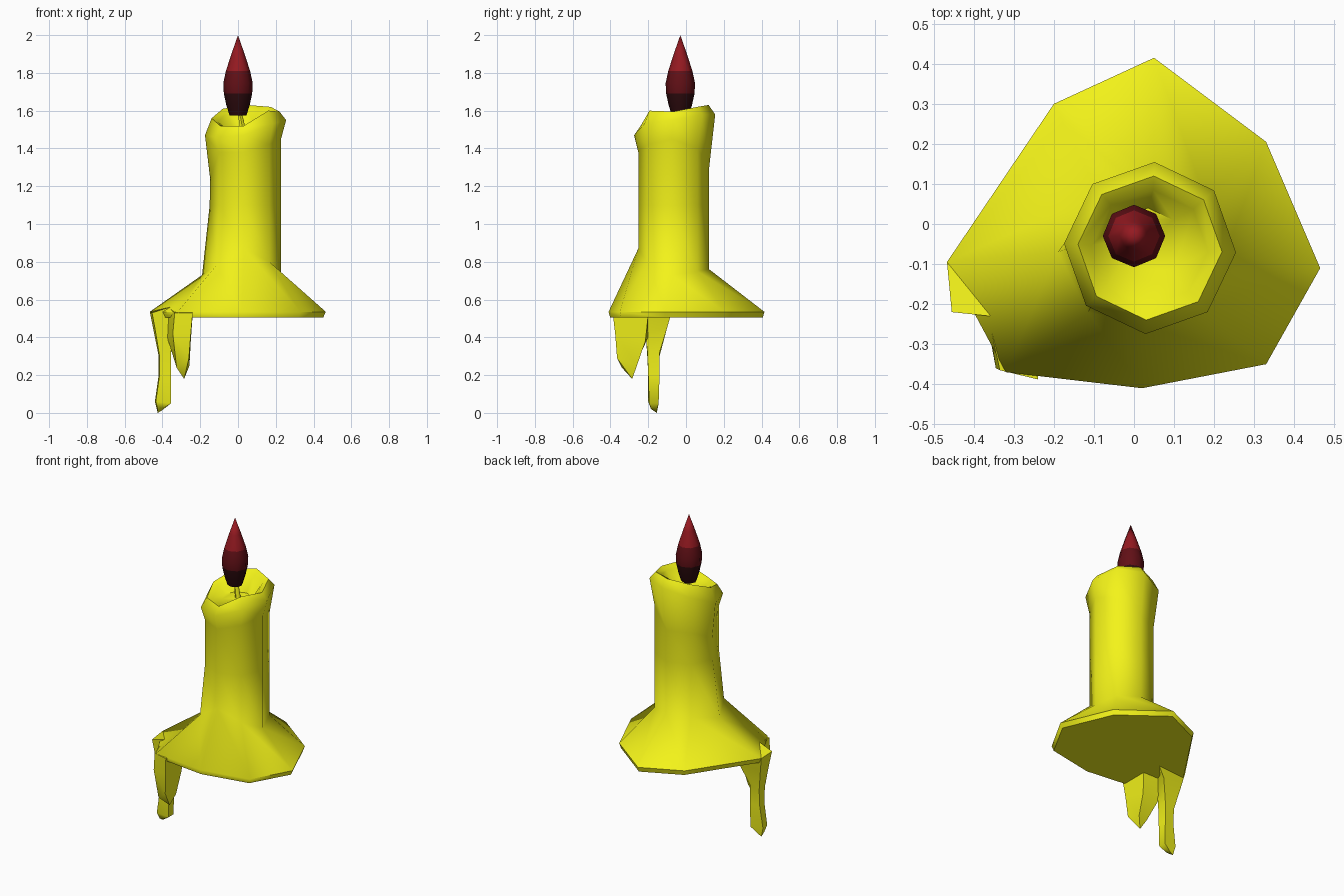
import bpy, bmesh, math


def material(name, rgb):
    m = bpy.data.materials.new(name)
    m.diffuse_color = (*rgb, 1)
    return m


def loft(name, rings, mats, band=None, angle=60):
    """Skin a stack of equal-sized rings and cap both ends."""
    bm = bmesh.new()
    loops = [[bm.verts.new(p) for p in r] for r in rings]
    n = len(loops[0])
    for k, (a, b) in enumerate(zip(loops, loops[1:])):
        for i in range(n):
            j = (i + 1) % n
            f = bm.faces.new((a[i], a[j], b[j], b[i]))
            f.material_index = band[k] if band else 0
    bm.faces.new(loops[0])
    bm.faces.new(loops[-1])
    bmesh.ops.remove_doubles(bm, verts=bm.verts, dist=0.0005)
    bmesh.ops.recalc_face_normals(bm, faces=bm.faces)
    me = bpy.data.meshes.new(name)
    bm.to_mesh(me)
    bm.free()
    ob = bpy.data.objects.new(name, me)
    bpy.context.collection.objects.link(ob)
    for m in mats:
        me.materials.append(m)
    bpy.context.view_layer.objects.active = ob
    ob.select_set(True)
    bpy.ops.object.shade_smooth_by_angle(angle=math.radians(angle))
    ob.select_set(False)
    return ob


def circle(cx, cy, r, z, n=8, start=87):
    """Clockwise ring; z is one height or a height per corner."""
    zs = z if isinstance(z, (list, tuple)) else [z] * n
    return [(cx + r * math.cos(math.radians(start - 360 * i / n)),
             cy + r * math.sin(math.radians(start - 360 * i / n)), zs[i]) for i in range(n)]


wax = material("wax_yellow", (0.9, 0.9, 0.01))
red = material("flame_red", (0.30, 0.01, 0.015))
dark = material("flame_dark_red", (0.12, 0.005, 0.008))
black = material("flame_base", (0.025, 0.003, 0.004))

# Candle: spreading wax foot, column, uneven rim and melted hollow
foot = [(0.05, 0.415), (0.33, 0.205), (0.465, -0.11), (0.33, -0.35),
        (0.02, -0.41), (-0.32, -0.37), (-0.467, -0.095), (-0.2, 0.3)]
waist = circle(0.04, -0.065, 0.188, [0.76, 0.75, 0.73, 0.80, 0.87, 0.78, 0.73, 0.76])
waist[5] = (-0.115, -0.22, 0.78)
waist[6] = (-0.19, -0.07, 0.73)
middle = circle(0.04, -0.065, 0.188, 1.1)
middle[6] = (-0.15, -0.055, 1.1)
loft("candle", [
    [(x * 0.97, y * 0.98, 0.505) for x, y in foot],
    [(x, y, 0.535) for x, y in foot],
    waist,
    middle,
    circle(0.04, -0.065, 0.188, [1.3, 1.4, 1.45, 1.42, 1.38, 1.38, 1.24, 1.3]),
    circle(0.04, -0.06, 0.215, [1.58, 1.58, 1.55, 1.53, 1.47, 1.46, 1.47, 1.54]),
    circle(0.04, -0.06, 0.180, [1.63, 1.62, 1.595, 1.60, 1.52, 1.52, 1.56, 1.61]),
    circle(0.04, -0.06, 0.145, [1.61, 1.60, 1.575, 1.575, 1.51, 1.51, 1.54, 1.59]),
    circle(0.03, -0.05, 0.09, 1.50),
], [wax])

# Long outer drip
loft("long_drip", [
    [(-0.467, -0.095, 0.535), (-0.455, -0.22, 0.53), (-0.36, -0.23, 0.56), (-0.25, -0.08, 0.52)],
    [(-0.45, -0.11, 0.45), (-0.44, -0.215, 0.45), (-0.355, -0.215, 0.42), (-0.31, -0.10, 0.45)],
    [(-0.42, -0.14, 0.30), (-0.415, -0.205, 0.30), (-0.355, -0.205, 0.33), (-0.355, -0.14, 0.32)],
    [(-0.42, -0.145, 0.20), (-0.415, -0.20, 0.20), (-0.355, -0.20, 0.20), (-0.355, -0.14, 0.20)],
    [(-0.44, -0.15, 0.06), (-0.435, -0.20, 0.06), (-0.355, -0.195, 0.05), (-0.355, -0.145, 0.05)],
    [(-0.425, -0.155, 0.0), (-0.425, -0.185, 0.02), (-0.405, -0.185, 0.02), (-0.405, -0.155, 0.012)],
], [wax])

# Short pointed drip joined to it
loft("short_drip", [
    [(-0.37, -0.20, 0.56), (-0.335, -0.365, 0.53), (-0.24, -0.388, 0.53), (-0.24, -0.20, 0.52)],
    [(-0.375, -0.20, 0.40), (-0.345, -0.36, 0.42), (-0.25, -0.375, 0.42), (-0.25, -0.215, 0.38)],
    [(-0.325, -0.27, 0.25), (-0.325, -0.34, 0.24), (-0.26, -0.365, 0.29), (-0.257, -0.26, 0.25)],
    [(-0.285, -0.285, 0.18)] * 4,
], [wax])

# Wick
loft("wick", [circle(0.03, -0.04, 0.018, 1.48, 6),
              circle(0.015, -0.035, 0.014, 1.56, 6),
              circle(0.0, -0.03, 0.014, 1.62, 6)], [wax])

# Flame
profile = [(0.045, 1.575), (0.062, 1.63), (0.075, 1.69), (0.078, 1.745),
           (0.064, 1.81), (0.035, 1.90), (0.0, 2.0)]
loft("flame", [circle(0, -0.03, r, z, 8, 90) for r, z in profile],
     [red, dark, black], band=[2, 2, 1, 1, 0, 0])
